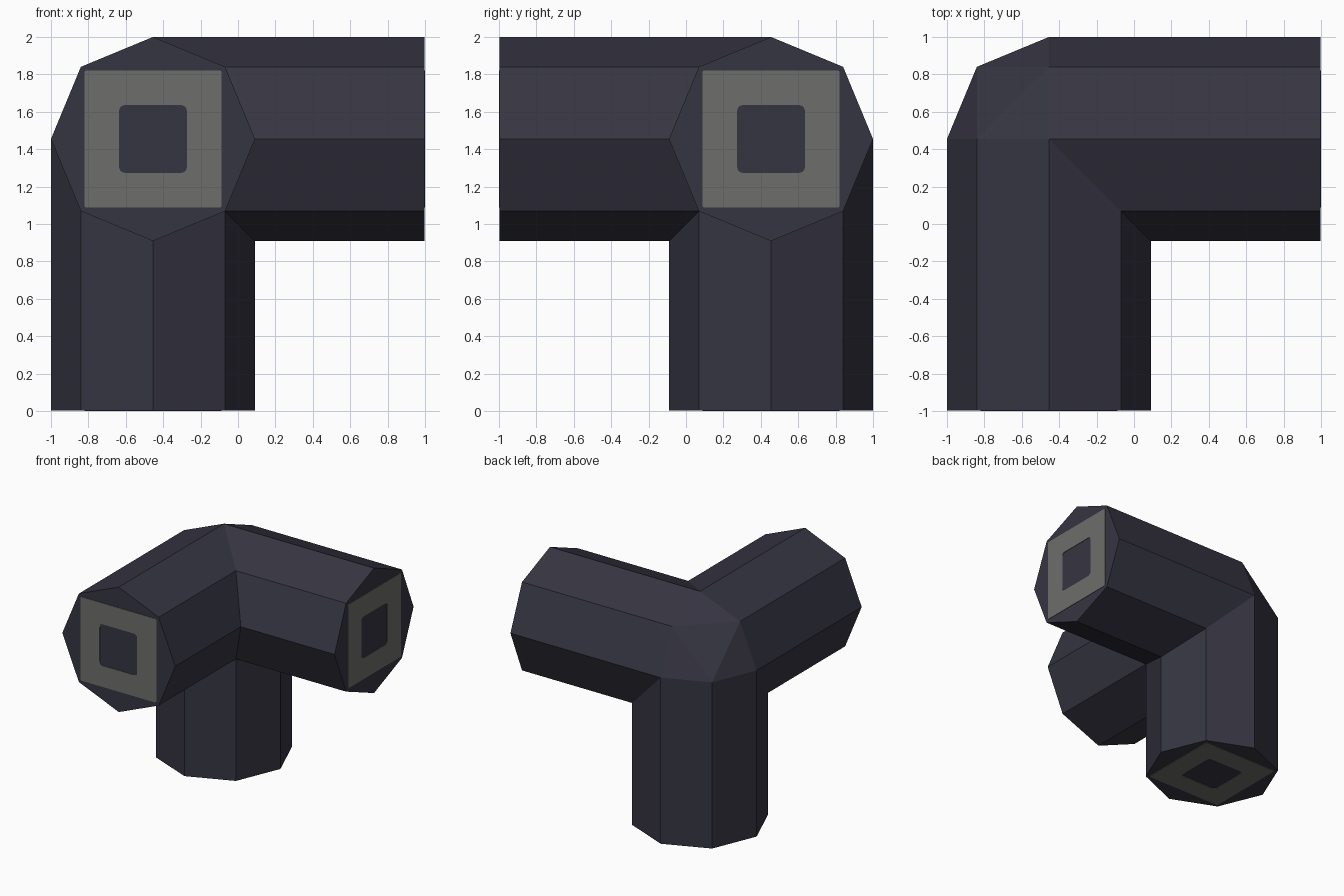
import bpy, bmesh, math
from mathutils import Vector

if "Cube" in bpy.data.objects:
    bpy.data.objects.remove(bpy.data.objects["Cube"])

R = 0.5455                      # octagon radius
D = R * math.sqrt(0.5)          # diagonal corner offset
LENGTH = 2 - R                  # arm length from the joint centre
PLATE = 0.004                   # thickness of the end plates


def material(name, colour):
    m = bpy.data.materials.new(name)
    m.diffuse_color = (*colour, 1)
    m.use_nodes = True
    m.node_tree.nodes["Principled BSDF"].inputs["Base Color"].default_value = m.diffuse_color
    return m


DARK = material("dark_slate", (0.036, 0.035, 0.054))
GREY = material("mid_grey", (0.155, 0.155, 0.150))


def turn(p, k):
    """Cycle local coordinates so the same arm can point along each axis."""
    p = tuple(p)
    return Vector(p[-k:] + p[:-k]) if k else Vector(p)


def world(p):
    """Joint space (outward a, b, c) to model space."""
    return Vector((R - 1 - p[0], 1 - R + p[1], 2 - R + p[2]))


def finish(bm, name, mat):
    for v in bm.verts:
        v.co = world(v.co)
    bmesh.ops.recalc_face_normals(bm, faces=bm.faces)
    me = bpy.data.meshes.new(name)
    bm.to_mesh(me)
    bm.free()
    me.materials.append(mat)
    ob = bpy.data.objects.new(name, me)
    bpy.context.collection.objects.link(ob)
    return ob


# Body: three octagonal arms, mitred against each other
body = bmesh.new()
for k in range(3):
    arm = bmesh.new()
    rings = [[arm.verts.new((t, R * math.cos(i * math.pi / 4), R * math.sin(i * math.pi / 4)))
              for i in range(8)] for t in (0, PLATE - LENGTH)]
    for i in range(8):
        j = (i + 1) % 8
        arm.faces.new((rings[0][i], rings[0][j], rings[1][j], rings[1][i]))
    arm.faces.new(rings[1])
    for normal in ((1, -1, 0), (1, 0, -1)):
        bmesh.ops.bisect_plane(arm, geom=arm.verts[:] + arm.edges[:] + arm.faces[:],
                               dist=1e-5, plane_co=(0, 0, 0), plane_no=normal, clear_outer=True)
    for f in arm.faces:
        body.faces.new([body.verts.new(turn(v.co, k)) for v in f.verts])
    arm.free()
    # Outer corner: one tip facet per axis
    body.faces.new([body.verts.new(turn(p, k)) for p in ((R, 0, 0), (D, D, 0), (D, 0, D))])
# Outer corner: centre facet
body.faces.new([body.verts.new(p) for p in ((D, D, 0), (0, D, D), (D, 0, D))])
bmesh.ops.remove_doubles(body, verts=body.verts, dist=1e-4)
finish(body, "corner_pipe_body", DARK)


def rounded_square(half, radius, steps=4):
    pts = []
    for q in range(4):
        base = q * math.pi / 2
        cx = (half - radius) * (1 if q in (0, 3) else -1)
        cy = (half - radius) * (1 if q in (0, 1) else -1)
        for s in range(steps + 1):
            ang = base + s * math.pi / 2 / steps
            pts.append((cx + radius * math.cos(ang), cy + radius * math.sin(ang)))
    return pts


# End plates: flat square frames with a small rounded opening
for k, name in enumerate(("right_end_frame", "front_end_frame", "bottom_end_frame")):
    bm = bmesh.new()
    loops = [[bm.verts.new(turn((t, u, v), k)) for u, v in prof]
             for t, prof in ((PLATE - LENGTH, rounded_square(0.366, 0.01)),
                             (-LENGTH, rounded_square(0.366, 0.01)),
                             (-LENGTH, rounded_square(0.181, 0.03)),
                             (PLATE - LENGTH, rounded_square(0.181, 0.03)))]
    n = len(loops[0])
    for a, b in zip(loops, loops[1:]):
        for i in range(n):
            j = (i + 1) % n
            bm.faces.new((a[i], a[j], b[j], b[i]))
    finish(bm, name, GREY)
